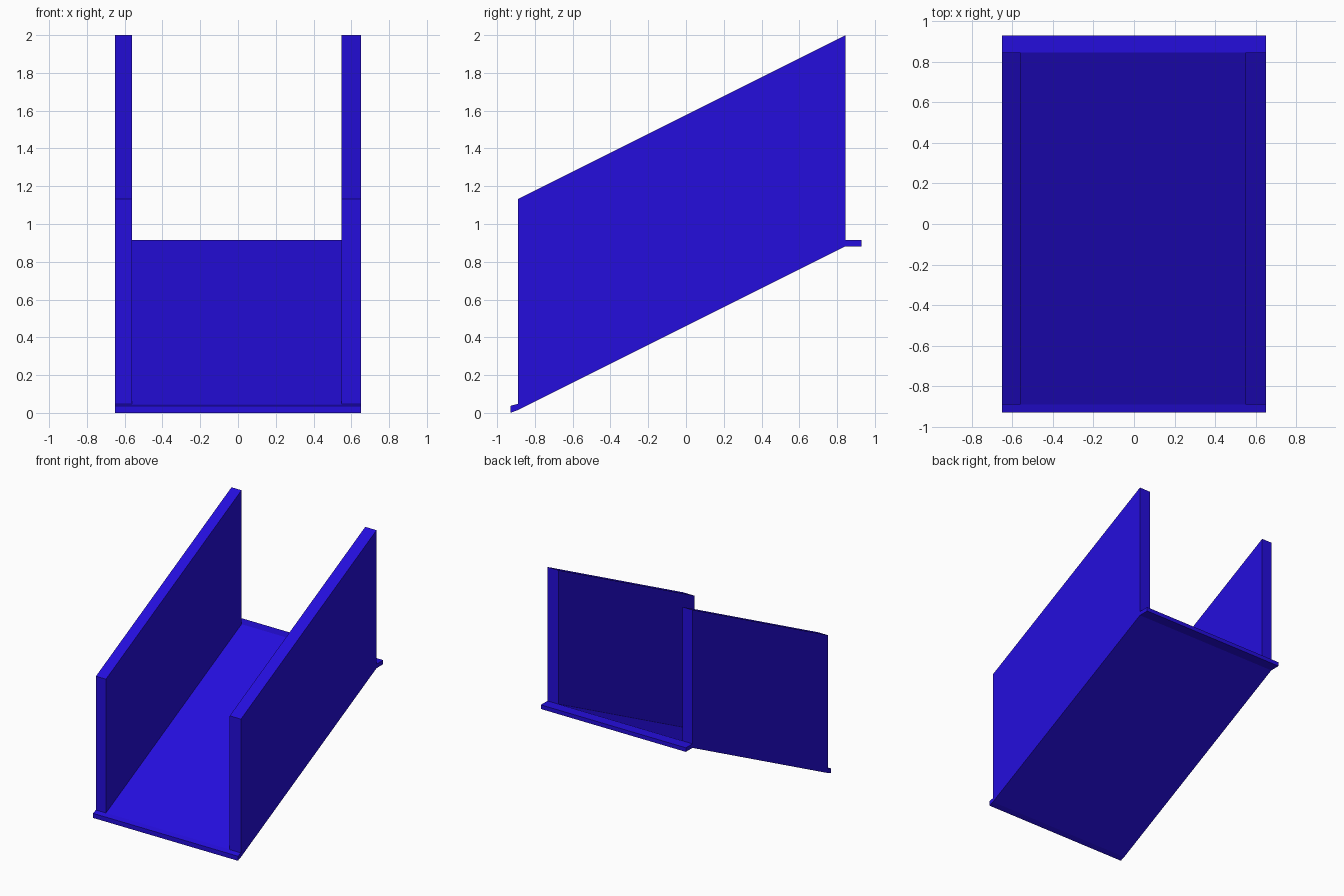
import bpy
import bmesh

cube = bpy.data.objects.get("Cube")
if cube:
    bpy.data.objects.remove(cube, do_unlink=True)

# Single blue finish
blue = bpy.data.materials.new("deep blue")
blue.use_nodes = True
colour = (0.018, 0.004, 0.72, 1)
blue.diffuse_color = colour
blue.node_tree.nodes["Principled BSDF"].inputs["Base Color"].default_value = colour


def extrude_profile(name, profile, x0, x1):
    """Solid made by sweeping a (y, z) side profile from x0 to x1."""
    bm = bmesh.new()
    face = bm.faces.new([bm.verts.new((x0, y, z)) for y, z in profile])
    swept = bmesh.ops.extrude_face_region(bm, geom=[face])["geom"]
    verts = [v for v in swept if isinstance(v, bmesh.types.BMVert)]
    bmesh.ops.translate(bm, verts=verts, vec=(x1 - x0, 0, 0))
    bmesh.ops.recalc_face_normals(bm, faces=bm.faces)
    mesh = bpy.data.meshes.new(name)
    bm.to_mesh(mesh)
    bm.free()
    mesh.materials.append(blue)
    obj = bpy.data.objects.new(name, mesh)
    bpy.context.collection.objects.link(obj)
    return obj


half_width = 0.65
front, back = -0.89, 0.845
low, high = 0.015, 0.882
thick = 0.033

# Sloping floor with a small lip at the bottom and a landing at the top
extrude_profile("ramp_floor", [
    (-0.93, 0), (front, low), (back, high), (0.93, high),
    (0.93, high + thick), (back, high + thick),
    (front, low + thick), (-0.93, 0.037)], -half_width, half_width)

# Side walls, slanted to follow the floor
wall = [(front, low + thick), (back, high + thick), (back, 2.0), (front, 1.132)]
extrude_profile("right_wall", wall, -half_width, -0.56)
extrude_profile("left_wall", wall, 0.549, half_width)
